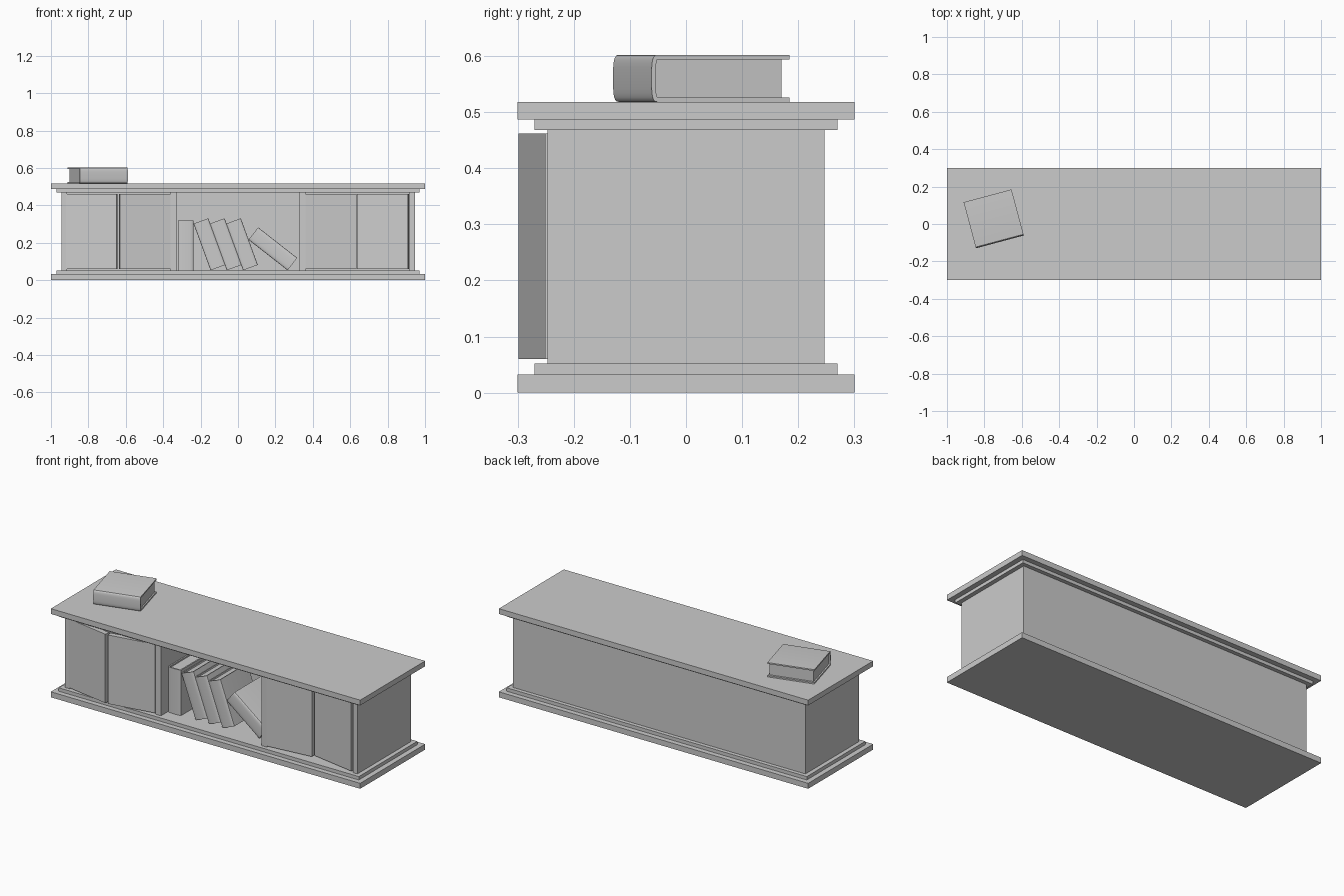
import bpy, bmesh, math
from mathutils import Matrix, Vector

if "Cube" in bpy.data.objects:
    bpy.data.objects.remove(bpy.data.objects["Cube"])


def make(name, bm, matrix=Matrix()):
    bmesh.ops.recalc_face_normals(bm, faces=bm.faces)
    mesh = bpy.data.meshes.new(name)
    bm.to_mesh(mesh)
    bm.free()
    ob = bpy.data.objects.new(name, mesh)
    bpy.context.collection.objects.link(ob)
    ob.matrix_world = matrix
    return ob


def box(name, lo, hi, matrix=Matrix()):
    lo, hi = Vector(lo), Vector(hi)
    bm = bmesh.new()
    bmesh.ops.create_cube(bm, size=1)
    for v in bm.verts:
        v.co = (lo + hi) / 2 + Vector(a * b for a, b in zip(v.co, hi - lo))
    return make(name, bm, matrix)


# Stepped base and top
for name, x, y, z0, z1 in [("base_slab", 1, .3, 0, .032), ("base_step", .97, .27, .032, .052),
                           ("top_step", .97, .27, .468, .487), ("top_slab", 1, .3, .487, .518)]:
    box(name, (-x, -y, z0), (x, y, z1))

# Carcass: back, sides and dividers
Z0, Z1, FRONT, BACK = .052, .468, -.247, .247
box("back_panel", (-.945, BACK - .02, Z0), (.945, BACK, Z1))
for s, side in ((-1, "left"), (1, "right")):
    for part, a, b in (("side_panel", .915, .945), ("divider", .325, .36)):
        box(f"{side}_{part}", (min(s * a, s * b), FRONT, Z0), (max(s * a, s * b), BACK - .02, Z1))

# Doors: hinge x, direction of the door from the hinge, swing angle
for i, (hx, d, ang) in enumerate([(-.92, 1, -10), (-.36, -1, 10), (.36, 1, 6), (.908, -1, -10)]):
    m = Matrix.Translation((hx, -.251, 0)) @ Matrix.Rotation(math.radians(ang), 4, 'Z')
    box(f"door_{i + 1}", (min(0, d * .275), 0, .06), (max(0, d * .275), .03, .462), m)


# Book: spine faces -y, thickness along z from 0, height along x from 0
H, D, T, C = .265, .255, .084, .008


def spine(y_back, half, depth, n=12):
    pts = [(y_back, -half)]
    for k in range(n + 1):
        a = math.pi * k / n - math.pi / 2
        c, s = math.cos(a), math.sin(a)
        pts.append((-depth * abs(c) ** .6, half * math.copysign(abs(s) ** .6, s)))
    return pts + [(y_back, half)]


def book(name, matrix):
    L = D - .012
    prof = spine(L, T / 2, .012) + spine(L, T / 2 - C, .004)[::-1]
    bm = bmesh.new()
    f = bm.faces.new([bm.verts.new((0, y + .012, z + T / 2)) for y, z in prof])
    new = bmesh.ops.extrude_face_region(bm, geom=[f])["geom"]
    bmesh.ops.translate(bm, vec=(H, 0, 0), verts=[g for g in new if isinstance(g, bmesh.types.BMVert)])
    if f.is_valid and not any(len(e.link_faces) == 2 for e in f.edges):
        bm.faces.new(f.verts)
    cover = make(name + "_cover", bm, matrix)
    bpy.context.view_layer.objects.active = cover
    cover.select_set(True)
    bpy.ops.object.shade_smooth_by_angle(angle=math.radians(35))
    cover.select_set(False)
    box(name + "_pages", (.008, .01, C), (H - .008, D - .013, T - C), matrix)


# Book lying on the top
book("top_book", Matrix.Translation((-.845, -.13, .518)) @ Matrix.Rotation(math.radians(15), 4, 'Z'))

# Shelf books: lower-left corner x and z, lean from vertical
for i, (x, z, lean) in enumerate([(-.322, .053, 0), (-.147, .053, 20), (-.06, .053, 20),
                                  (.027, .053, 20), (.265, .053, 52)]):
    # local x -> up, local z -> right, with the spine kept at the front
    a = math.radians(lean)
    up, right = Vector((-math.sin(a), 0, math.cos(a))), Vector((math.cos(a), 0, math.sin(a)))
    m = Matrix((up, Vector((0, 1, 0)), right)).transposed().to_4x4()
    # turn into a proper rotation by flipping the thickness axis
    m = m @ Matrix.Translation((0, 0, T)) @ Matrix.Diagonal((1, 1, -1, 1))
    if m.determinant() < 0:
        m = m @ Matrix.Translation((0, 0, T)) @ Matrix.Diagonal((1, 1, -1, 1))
    m = Matrix.Translation((x, -.19, z)) @ m
    book(f"shelf_book_{i + 1}", m)
